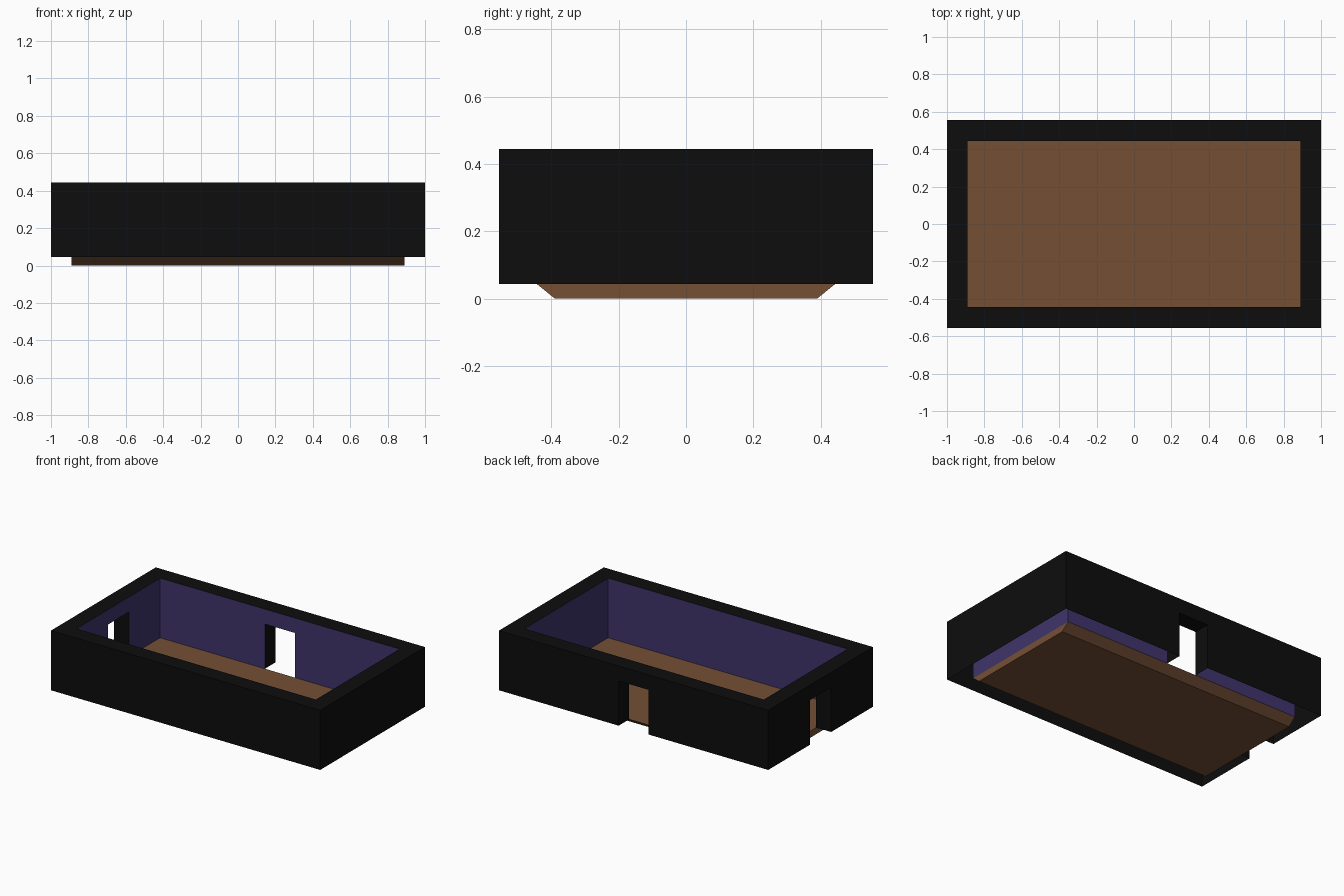
import bpy, bmesh
from mathutils import Matrix, Vector
from math import pi

if "Cube" in bpy.data.objects:
    bpy.data.objects.remove(bpy.data.objects["Cube"])

OX, OY, IX, IY = 1.0, 0.556, 0.889, 0.444   # outer and inner half sizes
Z0, Z1 = 0.0445, 0.4445                     # wall bottom and top
DOOR, DOOR_TOP = 0.111, 0.3445              # doorway half width and head height


def material(name, rgb):
    m = bpy.data.materials.new(name)
    m.diffuse_color = (*rgb, 1)
    m.use_nodes = True
    m.node_tree.nodes["Principled BSDF"].inputs["Base Color"].default_value = m.diffuse_color
    return m


black = material("black", (0.004, 0.004, 0.004))
purple = material("dusky purple", (0.050, 0.034, 0.147))
brown = material("wood brown", (0.178, 0.080, 0.036))


def build(name, quads, mat):
    bm = bmesh.new()
    for q in quads:
        bm.faces.new([bm.verts.new(p) for p in q])
    bmesh.ops.remove_doubles(bm, verts=bm.verts, dist=1e-5)
    me = bpy.data.meshes.new(name)
    bm.to_mesh(me)
    bm.free()
    me.materials.append(mat)
    ob = bpy.data.objects.new(name, me)
    bpy.context.collection.objects.link(ob)
    return ob


def turned(quads, side):
    # side 0 faces -y, 1 faces +x, 2 faces +y, 3 faces -x
    rot = Matrix.Rotation(side * pi / 2, 3, 'Z')
    return [[rot @ Vector(p) for p in q] for q in quads]


def sheet(half, dist, door):
    # upright wall sheet facing -y, split around the doorway if there is one
    def rect(a, b, lo, hi):
        return [(a, -dist, lo), (b, -dist, lo), (b, -dist, hi), (a, -dist, hi)]
    if not door:
        return [rect(-half, half, Z0, Z1)]
    return [rect(-half, -DOOR, Z0, Z1), rect(DOOR, half, Z0, Z1),
            rect(-DOOR, DOOR, DOOR_TOP, Z1)]


outer, inner, rim, reveals = [], [], [], []
for side in range(4):
    door = side in (2, 3)
    ho, do = (OX, OY) if side % 2 == 0 else (OY, OX)
    hi, di = (IX, IY) if side % 2 == 0 else (IY, IX)
    outer += turned(sheet(ho, do, door), side)
    inner += turned([q[::-1] for q in sheet(hi, di, door)], side)
    rim += turned([[(-ho, -do, Z1), (ho, -do, Z1), (hi, -di, Z1), (-hi, -di, Z1)]], side)
    if door:
        d, t = DOOR, DOOR_TOP
        reveals += turned([
            [(-d, -do, Z0), (-d, -do, t), (-d, -di, t), (-d, -di, Z0)][::-1],
            [(d, -do, Z0), (d, -do, t), (d, -di, t), (d, -di, Z0)],
            [(-d, -do, t), (-d, -di, t), (d, -di, t), (d, -do, t)]], side)

# hollow walls, open underneath
build("outer_walls", outer, black)
build("inner_walls", inner, purple)
build("wall_rim", rim, black)
build("doorway_reveals", reveals, black)

# floor slab: tapered profile run along x
profile = [(-0.389, 0), (0.389, 0), (IY, Z0), (-IY, Z0)]
left = [(-IX, y, z) for y, z in profile]
right = [(IX, y, z) for y, z in profile]
quads = [left[::-1], right]
for i in range(4):
    j = (i + 1) % 4
    quads.append([left[i], left[j], right[j], right[i]])
build("floor", quads, brown)
